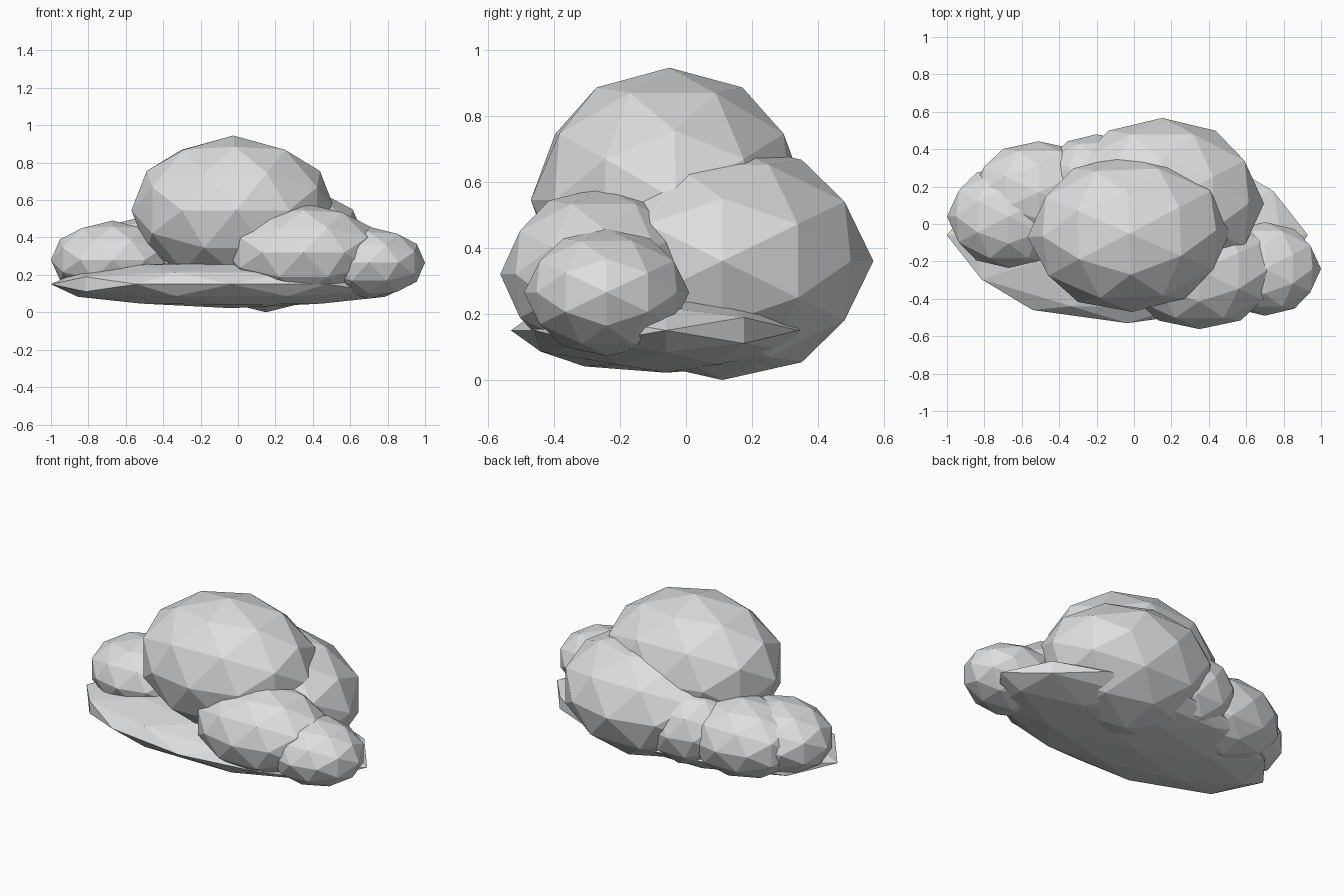
import bpy, bmesh, math
from mathutils import Vector

if "Cube" in bpy.data.objects:
    bpy.data.objects.remove(bpy.data.objects["Cube"])

# Single pale grey for the whole cloud
grey = bpy.data.materials.new("cloud_grey")
grey.diffuse_color = (0.72, 0.73, 0.74, 1)
grey.use_nodes = True
grey.node_tree.nodes["Principled BSDF"].inputs["Base Color"].default_value = grey.diffuse_color


def puff(name, center, radius, turn=0):
    """Flat-shaded 80-face ball, aligned to the axes and stretched."""
    phi = (1 + math.sqrt(5)) / 2
    bm = bmesh.new()
    for s in (-1, 1):
        for t in (-phi, phi):
            for co in ((s, t, 0), (0, s, t), (t, 0, s)):
                bm.verts.new(co)
    bmesh.ops.convex_hull(bm, input=bm.verts[:])
    bmesh.ops.subdivide_edges(bm, edges=bm.edges[:], cuts=1, use_grid_fill=True)
    for v in bm.verts:
        v.co = v.co.normalized() * Vector(radius)
    bmesh.ops.triangulate(bm, faces=bm.faces[:])
    bmesh.ops.recalc_face_normals(bm, faces=bm.faces[:])
    mesh = bpy.data.meshes.new(name)
    bm.to_mesh(mesh)
    bm.free()
    mesh.materials.append(grey)
    ob = bpy.data.objects.new(name, mesh)
    ob.location = center
    ob.rotation_euler.z = math.radians(turn)
    bpy.context.collection.objects.link(ob)


# Flat underside of the cloud
puff("flat_base", (-0.035, -0.06, 0.15), (0.965, 0.47, 0.128))
# Big puffs
puff("main_puff", (-0.025, -0.05, 0.545), (0.545, 0.42, 0.40), 2)
puff("back_puff", (0.15, 0.11, 0.36), (0.545, 0.457, 0.36))
# Right side puffs
puff("right_front_puff", (0.35, -0.25, 0.32), (0.42, 0.312, 0.263))
puff("right_end_puff", (0.70, -0.24, 0.265), (0.30, 0.25, 0.192))
# Left side puffs
puff("left_end_puff", (-0.67, 0.04, 0.28), (0.33, 0.275, 0.21))
puff("left_back_puff", (-0.51, 0.17, 0.28), (0.36, 0.272, 0.23))
puff("rear_filler_puff", (-0.20, 0.22, 0.30), (0.30, 0.26, 0.24))
